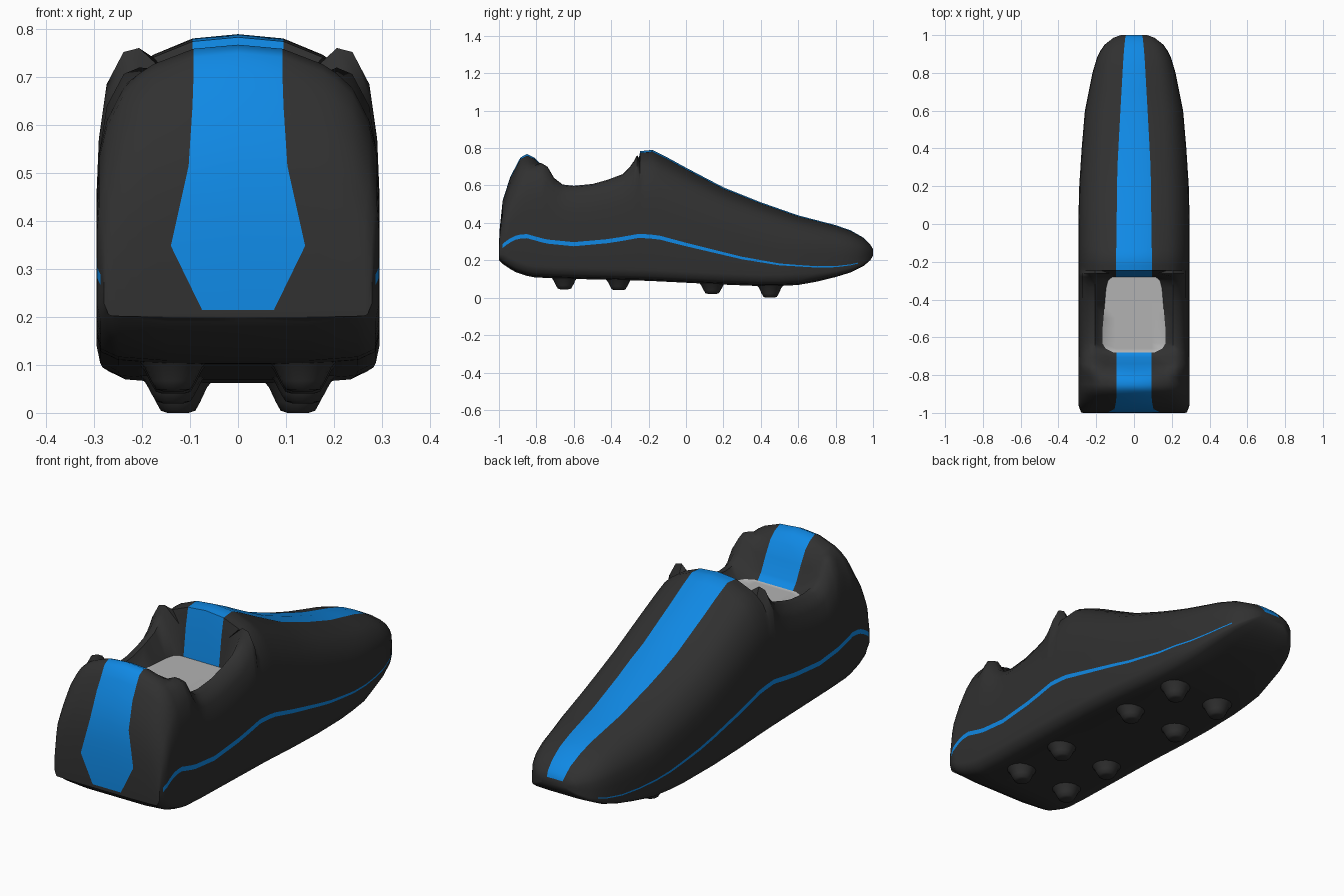
import bpy, bmesh, math

if "Cube" in bpy.data.objects:
    bpy.data.objects.remove(bpy.data.objects["Cube"])


def material(name, rgb):
    m = bpy.data.materials.new(name)
    m.diffuse_color = (*rgb, 1)
    m.use_nodes = True
    m.node_tree.nodes["Principled BSDF"].inputs["Base Color"].default_value = m.diffuse_color
    return m


BLACK = material("black upper", (0.03, 0.03, 0.03))
BLUE = material("bright blue", (0.005, 0.25, 0.78))
GREY = material("light grey lining", (0.45, 0.45, 0.45))


def curve(table, y):
    """Linear reading of a (y, value) table."""
    if y <= table[0][0]:
        return table[0][1]
    for (a, va), (b, vb) in zip(table, table[1:]):
        if y <= b:
            return va + (vb - va) * (y - a) / (b - a)
    return table[-1][1]


def finish(bm, name, mats, angle=55):
    bmesh.ops.recalc_face_normals(bm, faces=bm.faces)
    me = bpy.data.meshes.new(name)
    bm.to_mesh(me)
    bm.free()
    for m in mats:
        me.materials.append(m)
    ob = bpy.data.objects.new(name, me)
    bpy.context.collection.objects.link(ob)
    bpy.ops.object.select_all(action='DESELECT')
    ob.select_set(True)
    bpy.context.view_layer.objects.active = ob
    bpy.ops.object.shade_smooth_by_angle(angle=math.radians(angle))
    return ob


# Lengthwise curves, heel (-y) to toe (+y)
TOP = [(-1, .215), (-.998, .35), (-.98, .52), (-.94, .645), (-.885, .75), (-.85, .768),
       (-.775, .735), (-.74, .70), (-.705, .64), (-.66, .605), (-.6, .598), (-.5, .608),
       (-.42, .63), (-.34, .66), (-.29, .71), (-.25, .783), (-.18, .79), (-.1, .75), (0, .695),
       (.2, .59), (.4, .51), (.6, .44), (.8, .388), (.88, .36), (.95, .32), (.985, .285), (1, .26)]
BOTTOM = [(-1, .2), (-.98, .18), (-.92, .14), (-.83, .11), (-.7, .103), (-.2, .09),
          (.2, .07), (.45, .06), (.6, .068), (.75, .095), (.88, .135), (.95, .17), (.985, .2), (1, .225)]
WIDTH = [(-1, .27), (-.998, .28), (-.96, .294), (0, .295), (.2, .29), (.4, .277), (.6, .26),
         (.8, .22), (.9, .19), (.95, .155), (.985, .11), (1, .07)]
STRIPE = [(-1, .075), (-.998, .14), (-.98, .103), (-.93, .093), (-.2, .095), (.3, .088),
          (.6, .072), (.9, .055), (1, .045)]
LINE = [(-1, .25), (-.95, .29), (-.9, .315), (-.85, .318), (-.75, .29), (-.6, .275), (-.4, .293),
        (-.25, .32), (-.15, .313), (0, .275), (.3, .205), (.5, .173), (.7, .161), (.8, .163), (.92, .178)]
LINE_THICK = [(-.95, .022), (-.2, .022), (.3, .014), (.6, .008), (.92, .005)]
# Height of the foot opening along the middle, and its half width
RECESS = [(-.84, .77), (-.76, .69), (-.705, .58), (-.68, .55), (-.28, .55), (-.262, .69), (-.245, .8)]
MOUTH = [(-.8, .177), (-.7, .13), (-.68, .11), (-.66, .15), (-.63, .168), (-.55, .166), (-.34, .148),
         (-.30, .138), (-.28, .115), (-.262, .13), (-.22, .177)]

YS = [-1, -.998, -.99, -.98, -.96, -.94, -.91, -.885, -.85, -.81, -.775, -.74, -.705, -.68, -.66,
      -.63, -.6, -.55, -.5, -.42, -.34, -.30, -.28, -.262, -.245, -.22, -.18, -.14, -.1, 0, .1, .2, .3,
      .4, .5, .6, .7, .8, .84, .88, .92, .95, .97, .985, 1]

# Cross-section columns above the side line: width share, dome height, collar height
DOME = [(1, .25, .3), (.985, .47, .55), (.93, .63, .82), (.81, .79, .98), (.70, .86, 1)]


def section(y):
    top, low, w = curve(TOP, y), curve(BOTTOM, y), curve(WIDTH, y)
    h = top - low
    lo = min(max(curve(LINE, y), low + .15 * h), low + .5 * h)
    hi = lo + min(curve(LINE_THICK, y), .1 * h)
    d = lo - low
    pts = [(0, low), (.5 * w, low), (.85 * w, low + min(.008, .1 * d)),
           (.975 * w, low + min(.025, .3 * d)), (w, low + min(.06, .6 * d)), (w, lo), (w, hi)]
    inside = -.84 < y < -.245
    rec = min(top, curve(RECESS, y)) if inside else top
    o = min(1, (top - rec) / .04)
    rise = top - hi
    for fx, fd, fo in DOME:
        pts.append((fx * w, hi + rise * (fd + (fo - fd) * o)))
    mouth = curve(MOUTH, y) if inside else .6 * w
    blue = min(curve(STRIPE, y), .9 * mouth if inside else .6 * w)
    if not inside and y > .9:
        mouth = max(mouth, blue + .002)
    for x, fd in ((mouth, .905), (blue, .98), (0, 1)):
        pts.append((x, (hi + rise * fd) * (1 - o) + rec * o))
    return pts


# Shoe body: sections joined from heel to toe
bm = bmesh.new()
rings = []
for y in YS:
    half = section(y)
    full = half + [(-x, z) for x, z in half[-2:0:-1]]
    rings.append([bm.verts.new((x, y, z)) for x, z in full])
n = len(half)
count = len(rings[0])
for r, (a, b) in enumerate(zip(rings, rings[1:])):
    y0, y1 = YS[r], YS[r + 1]
    for i in range(count):
        j = (i + 1) % count
        f = bm.faces.new((a[i], a[j], b[j], b[i]))
        col = i if i < n - 1 else count - 1 - i
        if y0 >= -.681 and y1 <= -.279:
            if col >= n - 3:
                f.material_index = 2      # lining inside the opening
        elif col == n - 2:
            f.material_index = 1          # centre stripe
        if col == 5 and y0 >= -.985 and y1 <= .93:
            f.material_index = 1          # thin side line
bm.faces.new(rings[0])
bm.faces.new(rings[-1])
finish(bm, "shoe_body", [BLACK, BLUE, GREY])


# Studs: small flared knobs in four pairs under the sole
def stud(name, x, y, tip):
    base = curve(BOTTOM, y) + .015
    bm = bmesh.new()
    loops = []
    for r, t in ((.078, 1), (.06, .7), (.046, .3), (.036, .06), (.022, 0)):
        z = tip + (base - tip) * t
        loops.append([bm.verts.new((x + r * math.cos(k * math.tau / 16),
                                    y + r * math.sin(k * math.tau / 16), z)) for k in range(16)])
    for a, b in zip(loops, loops[1:]):
        for k in range(16):
            bm.faces.new((a[k], a[k - 1], b[k - 1], b[k]))
    bm.faces.new(loops[-1])
    bm.faces.new(loops[0])
    finish(bm, name, [BLACK])


for row, (y, x, tip) in enumerate(((-.65, .135, .045), (-.36, .135, .04),
                                   (.14, .135, .02), (.45, .125, 0))):
    for side, label in ((1, "right"), (-1, "left")):
        stud(f"stud_{label}_{row + 1}", side * x, y, tip)
